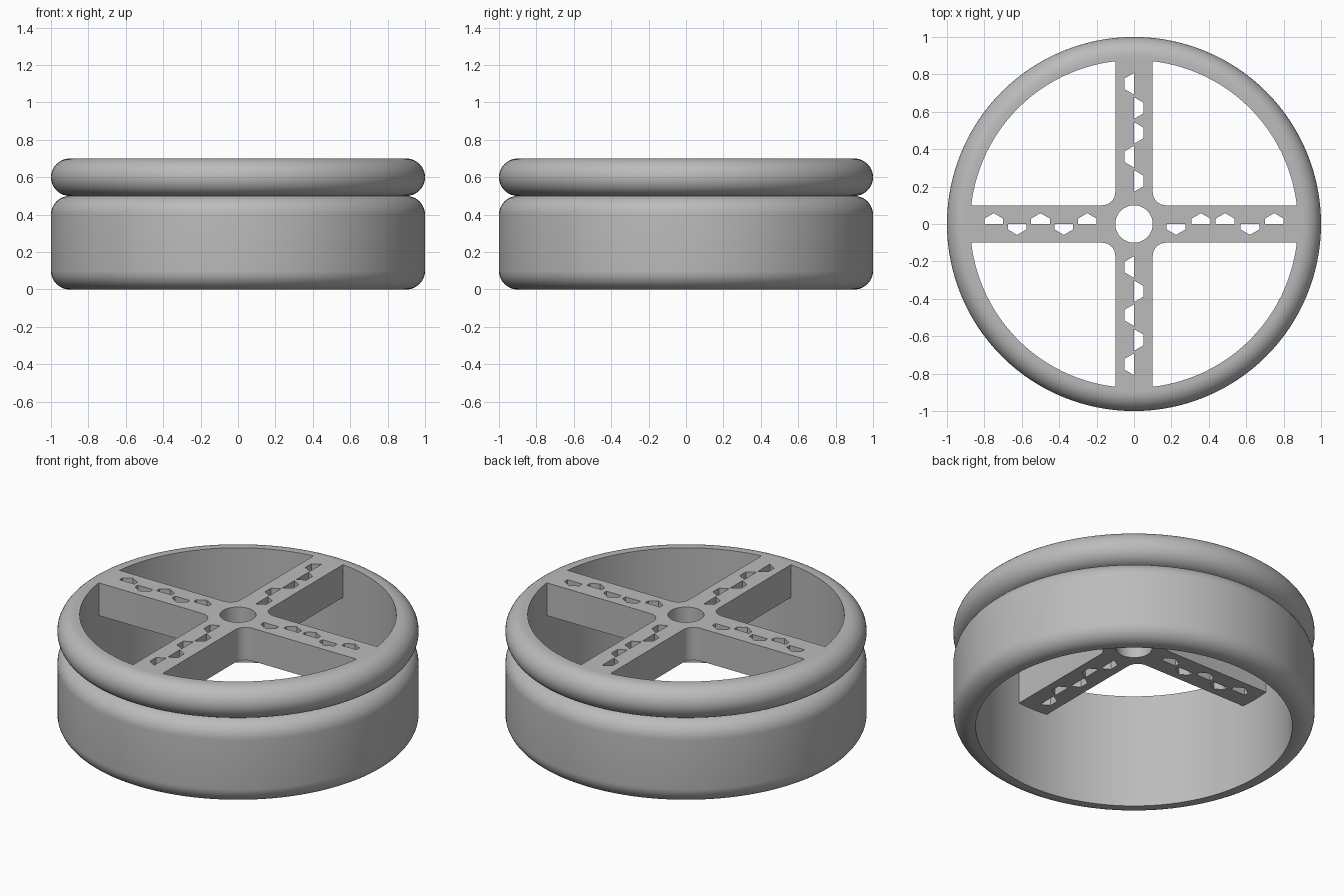
import bpy
import bmesh
from math import sin, cos, pi, radians
from mathutils import Vector, Matrix

cube = bpy.data.objects.get("Cube")
if cube:
    bpy.data.objects.remove(cube, do_unlink=True)

INNER, ROUND, HUB_HOLE = 0.876, 0.1, 0.1
SEGMENTS = 128

grey = bpy.data.materials.new("plain grey")
grey.use_nodes = True
grey.diffuse_color = (0.5, 0.5, 0.5, 1)
grey.node_tree.nodes["Principled BSDF"].inputs["Base Color"].default_value = grey.diffuse_color


def finish(obj):
    obj.data.materials.clear()
    obj.data.materials.append(grey)
    bpy.ops.object.select_all(action='DESELECT')
    obj.select_set(True)
    bpy.context.view_layer.objects.active = obj
    bpy.ops.object.shade_smooth_by_angle(angle=radians(35))


def arc(cx, cy, r, start, end, steps):
    angles = [radians(start + (end - start) * i / steps) for i in range(steps + 1)]
    return [(cx + r * cos(a), cy + r * sin(a)) for a in angles]


# Rim: wide lower band and round upper band in one spun profile
edge = 1 - ROUND
profile = [(INNER, 0)]
profile += arc(edge, ROUND, ROUND, -90, 0, 10)
profile += arc(edge, 0.4, ROUND, 0, 90, 10)
profile += arc(edge, 0.6, ROUND, -90, 90, 20)[1:]
profile += [(INNER, 0.7)]
bm = bmesh.new()
verts = [bm.verts.new((r, 0, z)) for r, z in profile]
edges = [bm.edges.new((verts[i - 1], verts[i])) for i in range(len(verts))]
bmesh.ops.spin(bm, geom=verts + edges, cent=(0, 0, 0), axis=(0, 0, 1),
               angle=2 * pi, steps=SEGMENTS)
bmesh.ops.remove_doubles(bm, verts=bm.verts, dist=0.0005)
bmesh.ops.recalc_face_normals(bm, faces=bm.faces)
mesh = bpy.data.meshes.new("rim")
bm.to_mesh(mesh)
bm.free()
rim = bpy.data.objects.new("rim", mesh)
bpy.context.collection.objects.link(rim)
finish(rim)

# Spokes: filleted cross outline with a hub hole and half-hexagon slots
HALF, FILLET, REACH = 0.1, 0.07, 0.885
corner = HALF + FILLET
quarter = [(REACH, -HALF), (REACH, HALF)] + arc(corner, corner, FILLET, 270, 180, 8)
outlines = [[Matrix.Rotation(k * pi / 2, 2) @ Vector(p) for p in quarter] for k in range(4)]
loops = [sum(outlines, []), arc(0, 0, HUB_HOLE, 0, 360, 48)[:-1]]

# Each slot: position along the spoke and the side of the centre line it sits on
x_slots = [(-0.75, 1), (-0.625, -1), (-0.5, 1), (-0.375, -1), (-0.25, 1),
           (0.225, -1), (0.358, 1), (0.487, 1), (0.62, -1), (0.75, 1)]
y_slots = [(-0.75, -1), (-0.62, 1), (-0.487, -1), (-0.36, 1), (-0.23, -1),
           (0.23, 1), (0.36, -1), (0.487, 1), (0.62, 1), (0.75, -1)]
FLAT, POINT = 0.05, 0.058
for x, side in x_slots:
    loops.append([(x - FLAT, 0), (x - FLAT, side * POINT / 2), (x, side * POINT),
                  (x + FLAT, side * POINT / 2), (x + FLAT, 0)])
for y, side in y_slots:
    loops.append([(0, y - POINT), (side * FLAT, y - POINT / 2),
                  (side * FLAT, y + POINT / 2), (0, y + POINT)])

curve = bpy.data.curves.new("spokes", 'CURVE')
curve.dimensions = '2D'
curve.fill_mode = 'BOTH'
curve.extrude = 0.1
for loop in loops:
    spline = curve.splines.new('POLY')
    spline.points.add(len(loop) - 1)
    for point, (x, y) in zip(spline.points, loop):
        point.co = (x, y, 0, 1)
    spline.use_cyclic_u = True
spokes = bpy.data.objects.new("spokes", curve)
spokes.location.z = 0.6
bpy.context.collection.objects.link(spokes)
bpy.ops.object.select_all(action='DESELECT')
spokes.select_set(True)
bpy.context.view_layer.objects.active = spokes
bpy.ops.object.convert(target='MESH')
spokes = bpy.context.view_layer.objects.active

# Weld the caps to the walls so the part is one closed solid
bm = bmesh.new()
bm.from_mesh(spokes.data)
bmesh.ops.remove_doubles(bm, verts=bm.verts, dist=0.0001)
bmesh.ops.recalc_face_normals(bm, faces=bm.faces)
bm.to_mesh(spokes.data)
bm.free()
finish(spokes)
